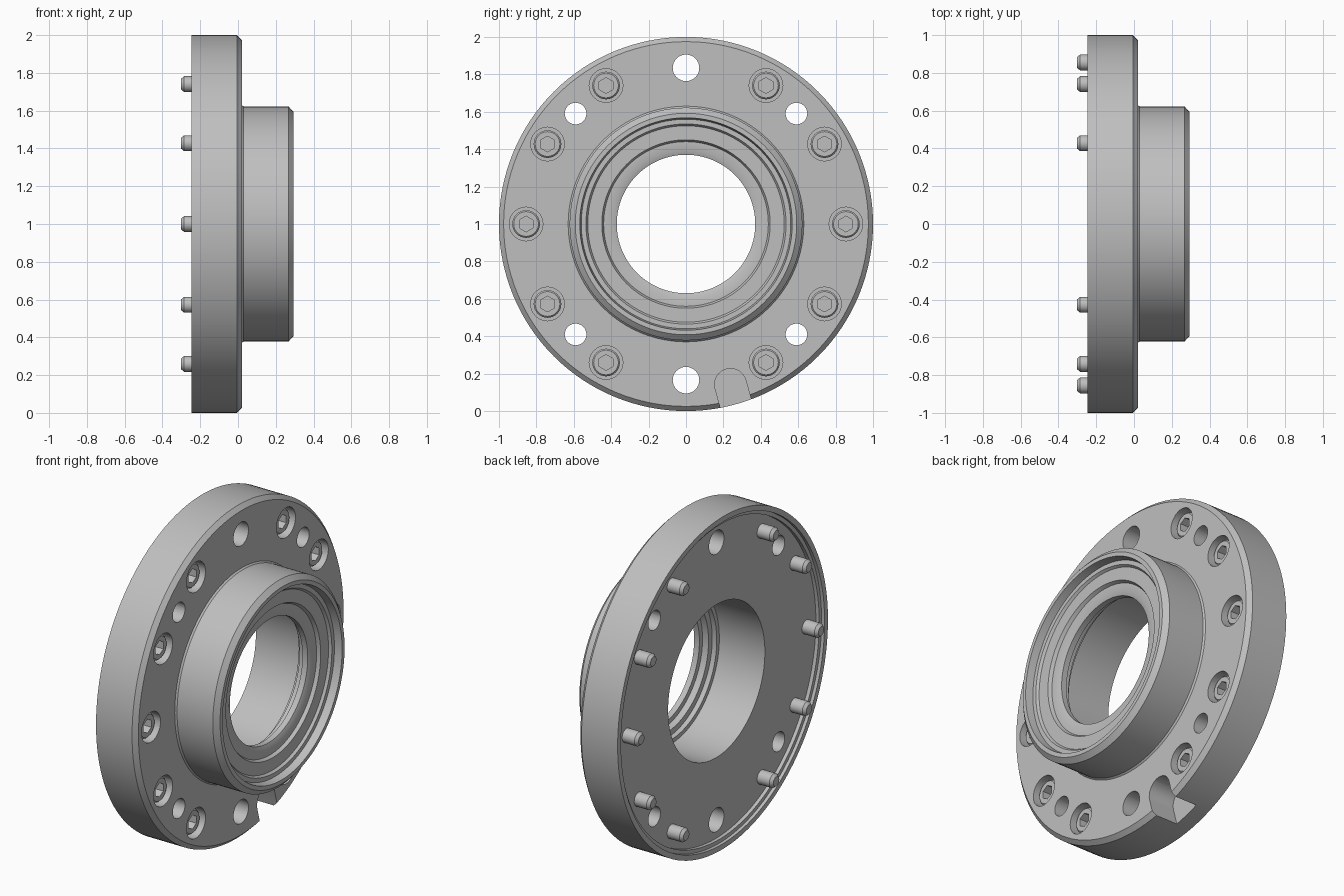
import bpy, bmesh, math
from mathutils import Matrix, Vector

cube = bpy.data.objects.get("Cube")
if cube:
    bpy.data.objects.remove(cube, do_unlink=True)

steel = bpy.data.materials.new("grey steel")
steel.use_nodes = True
GREY = (0.52, 0.52, 0.52, 1)
steel.diffuse_color = GREY
steel.node_tree.nodes["Principled BSDF"].inputs["Base Color"].default_value = GREY

CENTRE = Vector((0, 0, 1))


def polar(radius, degrees):
    """Point on a circle around the x axis."""
    a = math.radians(degrees)
    return CENTRE + Vector((0, radius * math.cos(a), radius * math.sin(a)))


def make_object(name, bm):
    bmesh.ops.recalc_face_normals(bm, faces=bm.faces)
    mesh = bpy.data.meshes.new(name)
    bm.to_mesh(mesh)
    bm.free()
    mesh.materials.append(steel)
    obj = bpy.data.objects.new(name, mesh)
    bpy.context.collection.objects.link(obj)
    return obj


def lathe(name, profile, segments, closed):
    """Spin (x, radius) points around the x axis."""
    bm = bmesh.new()
    verts = [bm.verts.new((x, r, 0)) for x, r in profile]
    pairs = list(zip(verts, verts[1:]))
    if closed:
        pairs.append((verts[-1], verts[0]))
    edges = [bm.edges.new(p) for p in pairs]
    bmesh.ops.spin(bm, geom=verts + edges, cent=(0, 0, 0), axis=(1, 0, 0),
                   angle=math.tau, steps=segments, use_duplicate=False)
    bmesh.ops.remove_doubles(bm, verts=bm.verts, dist=1e-5)
    return make_object(name, bm)


def add_rod(bm, centre, radius, x0, x1, sides):
    """Cylinder along x from x0 to x1."""
    place = Matrix.Translation((*(0.5 * (x0 + x1),), centre.y, centre.z))
    bmesh.ops.create_cone(bm, cap_ends=True, segments=sides, radius1=radius,
                          radius2=radius, depth=x1 - x0,
                          matrix=place @ Matrix.Rotation(math.pi / 2, 4, 'Y'))


def activate(obj):
    bpy.ops.object.select_all(action='DESELECT')
    obj.select_set(True)
    bpy.context.view_layer.objects.active = obj


def cut(obj, cutter):
    activate(obj)
    mod = obj.modifiers.new("cut", 'BOOLEAN')
    mod.operation = 'DIFFERENCE'
    mod.solver = 'EXACT'
    mod.object = cutter
    bpy.ops.object.modifier_apply(modifier=mod.name)
    bpy.data.objects.remove(cutter, do_unlink=True)


def smooth(obj):
    activate(obj)
    bpy.ops.object.shade_smooth_by_angle(angle=math.radians(30))


# Flange with hub, recessed back and stepped bore
housing_profile = [
    (-0.245, 1.0), (-0.005, 1.0), (0.02, 0.975),            # rim and chamfer
    (0.02, 0.63), (0.03, 0.622), (0.268, 0.622), (0.295, 0.592),  # hub
    (0.295, 0.568), (0.25, 0.56), (0.25, 0.535), (0.235, 0.525),  # seal steps
    (0.235, 0.45), (0.215, 0.44), (0.215, 0.395), (0.205, 0.37),
    (0.17, 0.37), (0.17, 0.40), (0.13, 0.40), (0.13, 0.435),
    (0.10, 0.435), (0.10, 0.46), (-0.203, 0.46),            # bore
    (-0.203, 0.945), (-0.225, 0.945), (-0.225, 0.968), (-0.245, 0.968),
]
housing = lathe("flange_housing", housing_profile, 128, True)
housing.location = CENTRE
bpy.context.view_layer.update()

BOLT_ANGLES = [a for a in range(0, 360, 30) if a % 180 != 90]
BOLT_CIRCLE, HOLE_CIRCLE = 0.855, 0.835

# Through holes and bolt counterbores
bm = bmesh.new()
for a in (90, 270):
    add_rod(bm, polar(HOLE_CIRCLE, a), 0.071, -0.4, 0.2, 32)
for a in (45, 135, 225, 315):
    add_rod(bm, polar(HOLE_CIRCLE, a), 0.058, -0.4, 0.2, 32)
for a in BOLT_ANGLES:
    add_rod(bm, polar(BOLT_CIRCLE, a), 0.09, -0.1, 0.1, 32)
cut(housing, make_object("hole_cutter", bm))

# Round-ended slot open at the rim
slot_angle = math.radians(-74.5)
outward = Vector((0, math.cos(slot_angle), math.sin(slot_angle)))
side = Vector((0, -outward.z, outward.y))
bm = bmesh.new()
outline = [CENTRE + outward * 1.2 - side * 0.085]
for i in range(17):
    t = math.pi * i / 16
    outline.append(CENTRE + outward * (0.89 - 0.085 * math.sin(t))
                   - side * 0.085 * math.cos(t))
outline.append(CENTRE + outward * 1.2 + side * 0.085)
face = bm.faces.new([bm.verts.new(p + Vector((-0.15, 0, 0))) for p in outline])
top = bmesh.ops.extrude_face_region(bm, geom=[face])["geom"]
bmesh.ops.translate(bm, vec=(0.3, 0, 0),
                    verts=[v for v in top if isinstance(v, bmesh.types.BMVert)])
cut(housing, make_object("slot_cutter", bm))
smooth(housing)

# Socket head bolts
bolt_profile = [(-0.302, 0), (-0.302, 0.028), (-0.285, 0.042), (-0.09, 0.042),
                (-0.09, 0.074), (-0.012, 0.074), (-0.004, 0.066), (-0.004, 0)]
bolt = lathe("bolt_1", bolt_profile, 32, False)
bm = bmesh.new()
add_rod(bm, Vector((0, 0, 0)), 0.042, -0.06, 0.05, 6)
bmesh.ops.rotate(bm, verts=bm.verts, cent=(0, 0, 0),
                 matrix=Matrix.Rotation(math.pi / 2, 3, 'X'))
cut(bolt, make_object("socket_cutter", bm))
smooth(bolt)
for i, a in enumerate(BOLT_ANGLES):
    copy = bolt
    if i:
        copy = bpy.data.objects.new(f"bolt_{i + 1}", bolt.data)
        bpy.context.collection.objects.link(copy)
    copy.location = polar(BOLT_CIRCLE, a)
